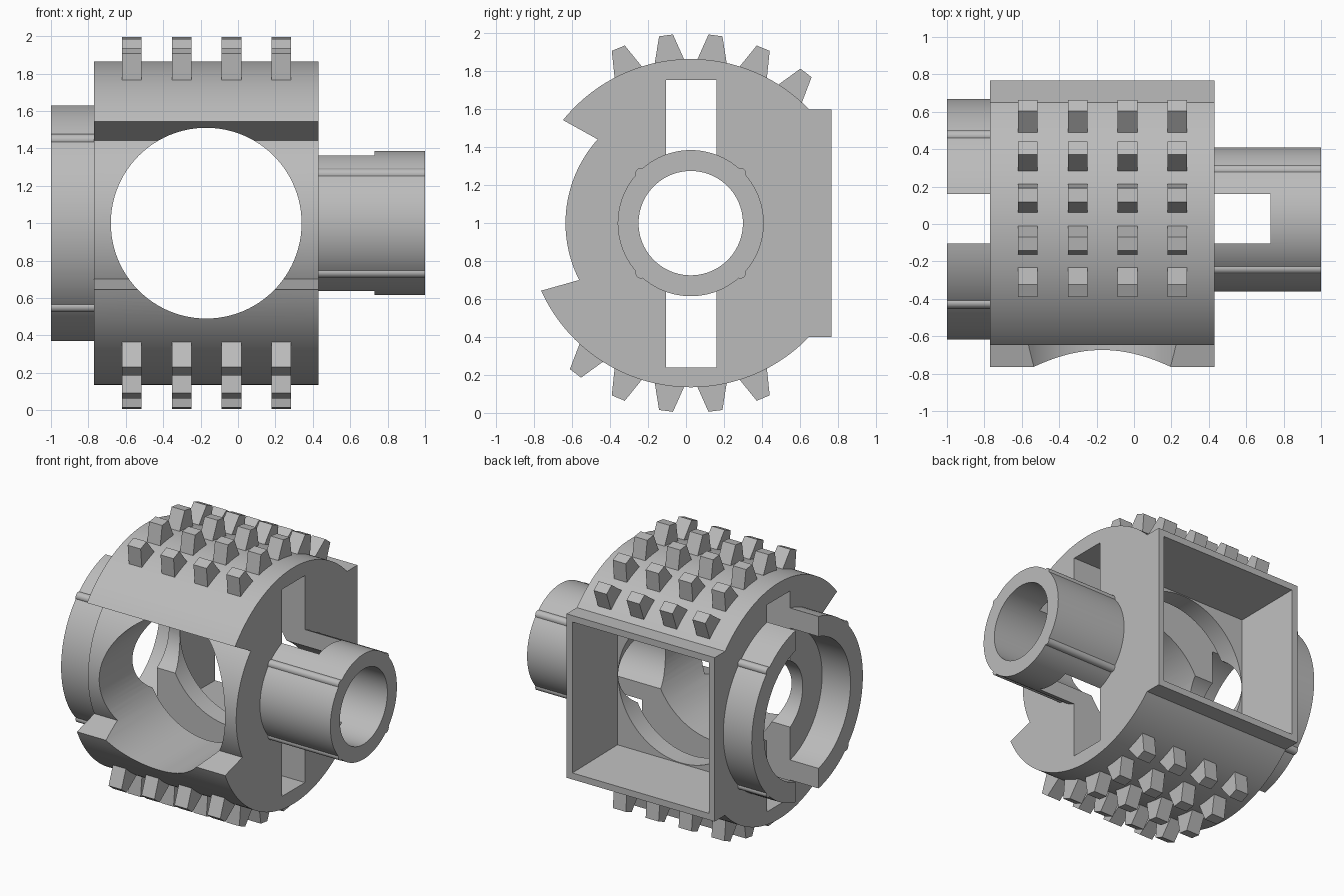
import bpy, bmesh, math
from mathutils import Matrix, Vector

cube = bpy.data.objects.get("Cube")
if cube:
    bpy.data.objects.remove(cube, do_unlink=True)

CY, CZ = 0.025, 1.0          # main axis, running along x
X0, X1, XM = -0.77, 0.43, -0.17

grey = bpy.data.materials.new("plain grey")
grey.use_nodes = True
GREY = (0.5, 0.5, 0.5, 1)
grey.diffuse_color = GREY
grey.node_tree.nodes["Principled BSDF"].inputs["Base Color"].default_value = GREY


def make(name, bm):
    bmesh.ops.recalc_face_normals(bm, faces=bm.faces)
    mesh = bpy.data.meshes.new(name)
    bm.to_mesh(mesh)
    bm.free()
    mesh.materials.append(grey)
    ob = bpy.data.objects.new(name, mesh)
    bpy.context.collection.objects.link(ob)
    return ob


def loft(bm, a, b):
    """Close a solid between two matching outlines."""
    va, vb = [bm.verts.new(p) for p in a], [bm.verts.new(p) for p in b]
    bm.faces.new(va)
    bm.faces.new(vb)
    n = len(va)
    for i in range(n):
        j = (i + 1) % n
        bm.faces.new((va[i], va[j], vb[j], vb[i]))


def extrude_x(name, outline, x0, x1):
    bm = bmesh.new()
    loft(bm, [(x0, y, z) for y, z in outline], [(x1, y, z) for y, z in outline])
    return make(name, bm)


def arc(r, a0, a1, n=64, cy=CY, cz=CZ):
    steps = [math.radians(a0 + (a1 - a0) * i / n) for i in range(n + 1)]
    return [(cy + r * math.cos(t), cz + r * math.sin(t)) for t in steps]


def rod(name, r, x0, x1, n=96, cy=CY, cz=CZ):
    return extrude_x(name, arc(r, 0, 360, n, cy, cz)[:-1], x0, x1)


def boolean(ob, other, operation="DIFFERENCE"):
    mod = ob.modifiers.new("cut", "BOOLEAN")
    mod.operation, mod.solver, mod.object = operation, "EXACT", other
    bpy.context.view_layer.objects.active = ob
    bpy.ops.object.modifier_apply(modifier=mod.name)
    bpy.data.objects.remove(other, do_unlink=True)


def slot():
    return extrude_x("slot_cutter", [(-0.105, 0.24), (0.16, 0.24), (0.16, 1.755), (-0.105, 1.755)], -1.1, 0.73)


def add_ribs(ob, r, x0, x1):
    for a in (45, 135, 225, 315):
        t = math.radians(a)
        boolean(ob, rod("rib", 0.03, x0, x1, 20, CY + r * math.cos(t), CZ + r * math.sin(t)), "UNION")


# Drum: round body with a square back and a recessed front
outline = (arc(0.865, 43.9, 141.1) + arc(0.66, 138, 207) + arc(0.865, 204.3, 316.1)
           + [(0.768, 0.4), (0.768, 1.6)])
drum = extrude_x("drum", outline, X0, X1)

# Round opening through the front
bm = bmesh.new()
ring = arc(0.51, 0, 360, 96, XM, CZ)[:-1]
loft(bm, [(x, -1, z) for x, z in ring], [(x, 0.5, z) for x, z in ring])
boolean(drum, make("front_opening_cutter", bm))


# Tapered square opening at the back
def square(h, y):
    return [(XM + sx * h, y, CZ + sz * h) for sx, sz in ((-1, -1), (1, -1), (1, 1), (-1, 1))]


bm = bmesh.new()
loft(bm, square(0.515, 0.3), square(0.555, 0.8))
boolean(drum, make("back_opening_cutter", bm))
boolean(drum, rod("bore_cutter", 0.275, -1.1, 1.1))
boolean(drum, slot())

# Hollow shaft on one end
shaft = rod("shaft", 0.385, X1, 1.0)
add_ribs(shaft, 0.37, X1, 1.0)
boolean(shaft, rod("bore_cutter", 0.275, 0.3, 1.1))
boolean(shaft, slot())

# Split collar on the other end
collar = rod("collar", 0.643, -1.0, X0)
add_ribs(collar, 0.63, -1.0, X0)
boolean(collar, rod("collar_cutter", 0.5, -1.1, -0.7))
boolean(collar, slot())

# Teeth: tapered blocks in rows above and below
bm = bmesh.new()
for side in (0, 180):
    for k in range(5):
        turn = Matrix.Rotation(math.radians(22.5 - 15 * k + side), 3, "X")
        for col in range(4):
            xa = -0.62 + 0.2665 * col
            xb = xa + 0.105

            def layer(h, r):
                pts = [(xa, -h, r), (xb, -h, r), (xb, h, r), (xa, h, r)]
                return [turn @ Vector(p) + Vector((0, CY, CZ)) for p in pts]

            loft(bm, layer(0.084, 0.84), layer(0.037, 0.998))
make("teeth", bm)

# Smooth the round surfaces, keep the edges crisp
bpy.ops.object.select_all(action="DESELECT")
for ob in (drum, shaft, collar):
    ob.select_set(True)
bpy.context.view_layer.objects.active = drum
bpy.ops.object.shade_smooth_by_angle(angle=math.radians(25))
